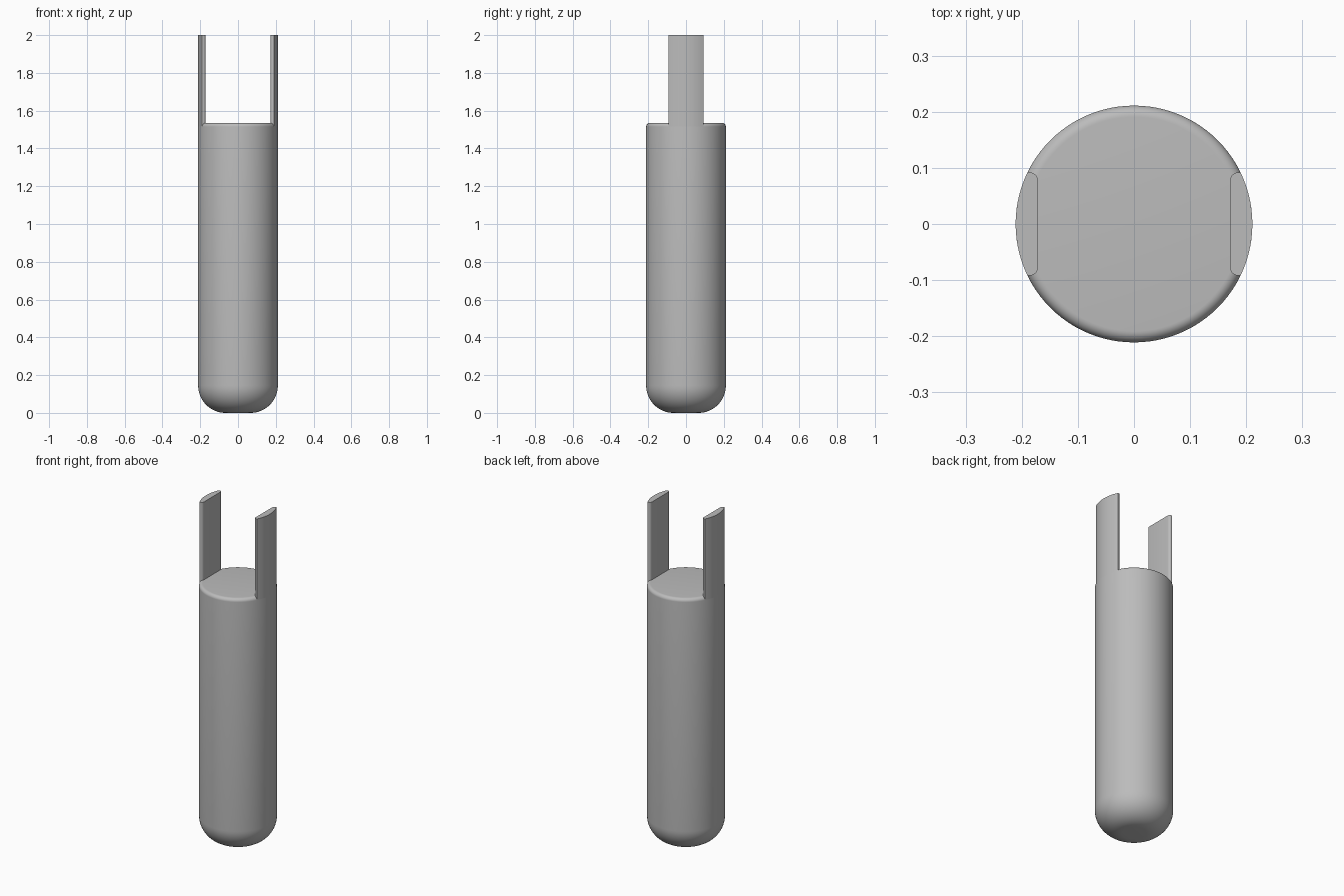
import bpy, bmesh, math
from mathutils import Matrix, Vector

cube = bpy.data.objects.get("Cube")
if cube:
    bpy.data.objects.remove(cube, do_unlink=True)

RADIUS, BODY_TOP, TOP = 0.211, 1.535, 2.0
BOTTOM_FILLET, TOP_FILLET = 0.145, 0.02
PRONG_INNER, PRONG_HALF, PRONG_FILLET = 0.171, 0.092, 0.015

grey = bpy.data.materials.new("plain grey")
grey.use_nodes = True
colour = (0.5, 0.5, 0.5, 1)
grey.diffuse_color = colour
grey.node_tree.nodes["Principled BSDF"].inputs["Base Color"].default_value = colour


def arc(cx, cy, r, start, end, steps):
    """Points on a circular arc, angles in degrees."""
    angles = [math.radians(start + (end - start) * i / steps) for i in range(steps + 1)]
    return [(cx + r * math.cos(a), cy + r * math.sin(a)) for a in angles]


def finish(bm, name):
    bmesh.ops.recalc_face_normals(bm, faces=bm.faces)
    mesh = bpy.data.meshes.new(name)
    bm.to_mesh(mesh)
    bm.free()
    mesh.materials.append(grey)
    obj = bpy.data.objects.new(name, mesh)
    bpy.context.collection.objects.link(obj)
    bpy.ops.object.select_all(action='DESELECT')
    obj.select_set(True)
    bpy.context.view_layer.objects.active = obj
    bpy.ops.object.shade_smooth_by_angle(angle=math.radians(30))


# Body: filleted cylinder turned from a half profile
profile = [(0, 0)]
profile += arc(RADIUS - BOTTOM_FILLET, BOTTOM_FILLET, BOTTOM_FILLET, -90, 0, 16)
profile += arc(RADIUS - TOP_FILLET, BODY_TOP - TOP_FILLET, TOP_FILLET, 0, 90, 8)
profile += [(0, BODY_TOP)]
bm = bmesh.new()
verts = [bm.verts.new((r, 0, z)) for r, z in profile]
edges = [bm.edges.new(pair) for pair in zip(verts, verts[1:])]
bmesh.ops.spin(bm, geom=verts + edges, cent=(0, 0, 0), axis=(0, 0, 1),
               angle=math.tau, steps=96, use_merge=True)
bmesh.ops.remove_doubles(bm, verts=bm.verts, dist=1e-5)
finish(bm, "body")

# Prongs: upright tabs, flat inside and flush with the body outside
half = math.degrees(math.asin(PRONG_HALF / RADIUS))
cx, cy = PRONG_INNER + PRONG_FILLET, PRONG_HALF - PRONG_FILLET
section = arc(0, 0, RADIUS, -half, half, 14)
section += arc(cx, cy, PRONG_FILLET, 90, 180, 6)
section += arc(cx, -cy, PRONG_FILLET, 180, 270, 6)
for name, turn in (("left_prong", 0), ("right_prong", math.pi)):
    bm = bmesh.new()
    base = bm.faces.new([bm.verts.new((x, y, BODY_TOP - TOP_FILLET)) for x, y in section])
    top = bmesh.ops.extrude_face_region(bm, geom=[base], use_keep_orig=True)
    moved = [v for v in top["geom"] if isinstance(v, bmesh.types.BMVert)]
    bmesh.ops.translate(bm, verts=moved, vec=Vector((0, 0, TOP - BODY_TOP + TOP_FILLET)))
    bmesh.ops.rotate(bm, verts=bm.verts, cent=(0, 0, 0), matrix=Matrix.Rotation(turn, 3, 'Z'))
    finish(bm, name)
